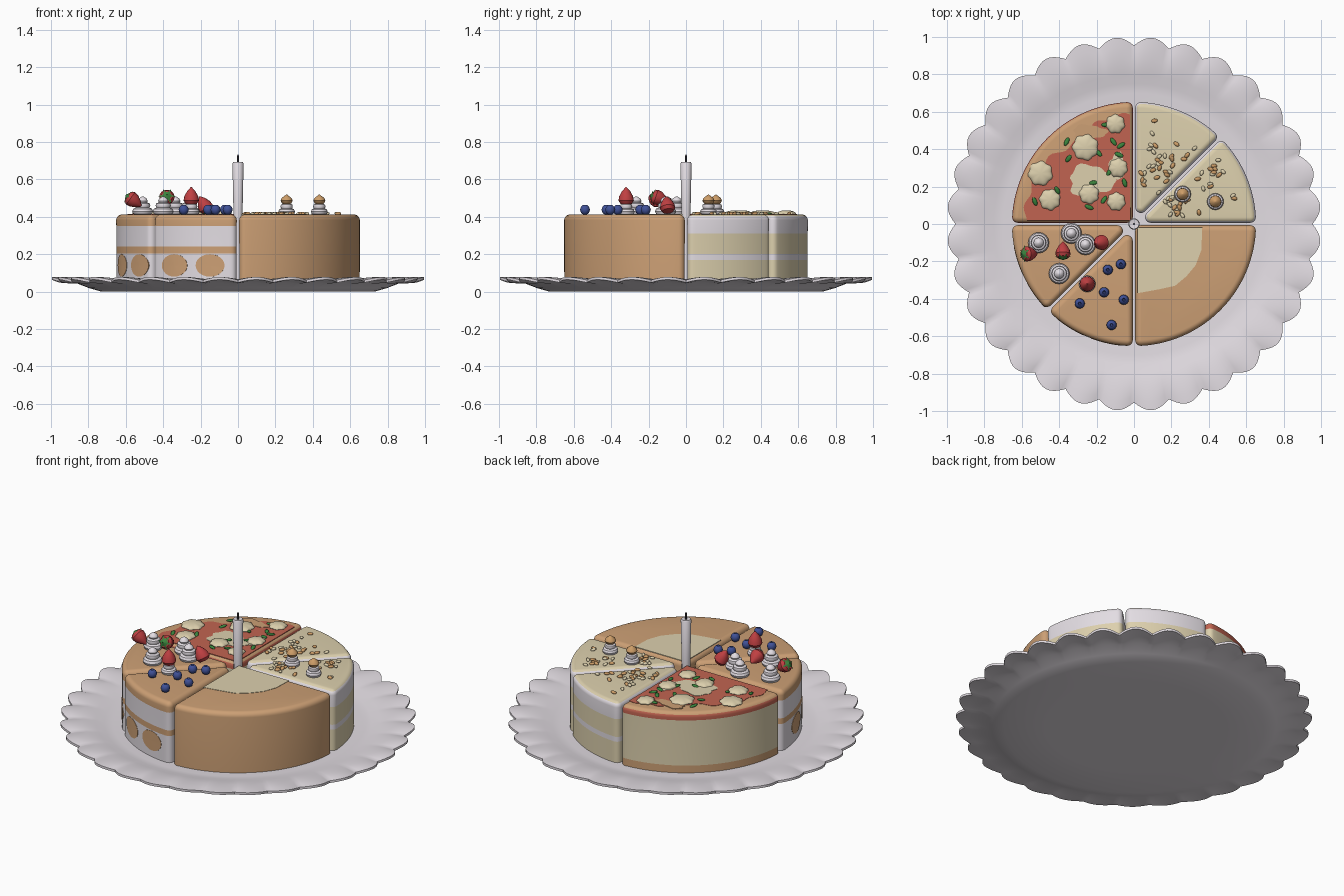
import bpy, bmesh, math, random
from math import sin, cos, pi, radians
from mathutils import Matrix, Vector

cube = bpy.data.objects.get("Cube")
if cube:
    bpy.data.objects.remove(cube, do_unlink=True)
random.seed(4)


def material(name, r, g, b):
    m = bpy.data.materials.new(name)
    m.use_nodes = True
    col = [(c / 255) ** 2.2 for c in (r, g, b)] + [1]
    m.diffuse_color = col
    m.node_tree.nodes["Principled BSDF"].inputs["Base Color"].default_value = col
    return m


WHITE = material("white icing", 226, 220, 226)
TAN = material("tan sponge", 203, 158, 116)
CREAM = material("cream", 220, 207, 172)
SAUCE = material("tomato red", 192, 100, 82)
BERRY = material("strawberry red", 190, 66, 68)
GREEN = material("leaf green", 62, 132, 64)
BLUE = material("blueberry blue", 66, 82, 150)
DARK = material("dark wick", 66, 62, 66)
NUT = material("nut brown", 204, 156, 104)


def finish(name, bm, *mats):
    bmesh.ops.recalc_face_normals(bm, faces=bm.faces)
    me = bpy.data.meshes.new(name)
    bm.to_mesh(me)
    bm.free()
    ob = bpy.data.objects.new(name, me)
    bpy.context.collection.objects.link(ob)
    for m in mats:
        me.materials.append(m)
    bpy.ops.object.select_all(action='DESELECT')
    ob.select_set(True)
    bpy.context.view_layer.objects.active = ob
    bpy.ops.object.shade_smooth_by_angle(angle=radians(40))
    return ob


def loft(bm, rings, cap=True):
    """Skin closed rings of points; returns the faces of each band."""
    rows = [[bm.verts.new(p) for p in ring] for ring in rings]
    bands = []
    for a, b in zip(rows, rows[1:]):
        n = len(a)
        bands.append([bm.faces.new((a[i], a[(i + 1) % n], b[(i + 1) % n], b[i])) for i in range(n)])
    if cap:
        bm.faces.new(rows[0][::-1])
        bands.append([bm.faces.new(rows[-1])])
    return bands


def lathe(name, profile, mat, matrix, sides=16):
    bm = bmesh.new()
    loft(bm, [[matrix @ Vector((r * cos(2 * pi * i / sides), r * sin(2 * pi * i / sides), z))
               for i in range(sides)] for r, z in profile])
    return finish(name, bm, mat)


def at(x, y, z, tilt=0, turn=0):
    return Matrix.Translation((x, y, z)) @ Matrix.Rotation(turn, 4, 'Z') @ Matrix.Rotation(tilt, 4, 'Y')


def patch(name, pts, mat, z, h=0.004):
    bm = bmesh.new()
    loft(bm, [[(x, y, z - h) for x, y in pts], [(x, y, z) for x, y in pts]])
    return finish(name, bm, mat)


# Scalloped plate
def plate():
    bm = bmesh.new()
    profile = [(0.02, 0), (0.5, 0), (0.73, 0), (0.8, 0.02), (0.87, 0.045), (0.94, 0.05), (1, 0.056),
               (1, 0.07), (0.95, 0.072), (0.88, 0.07), (0.8, 0.06), (0.75, 0.046), (0.7, 0.04), (0.02, 0.04)]
    rings = []
    n = 32 * 10
    for r, z in profile:
        w = max(0, (r - 0.82) / 0.18)
        ring = []
        for i in range(n):
            a = 2 * pi * i / n
            s = abs(sin(16 * a))
            q = r - 0.045 * w * (1 - s)
            ring.append((q * cos(a), q * sin(a), z + 0.016 * w * (s - 0.5)))
        rings.append(ring)
    loft(bm, rings)
    finish("plate", bm, WHITE)


plate()

# Cake wedges: a fixed core outline grown by a radius that shrinks over the rounded top edge
R, GAP, ROUND, TOP, BASE = 0.652, 0.007, 0.03, 0.412, 0.04


def wedge(name, start, end, bands):
    a0, a1 = radians(start), radians(end)
    mid, half = (a0 + a1) / 2, (a1 - a0) / 2
    inset, rc = GAP + ROUND, R - ROUND
    da = math.asin(inset / rc)
    outline = []

    def corner(dist, ang, n0, n1):
        for k in range(6):
            outline.append((dist * cos(ang), dist * sin(ang), n0 + (n1 - n0) * k / 5))
    corner(inset / sin(half), mid, a1 + pi / 2, a0 + 3 * pi / 2)
    corner(rc, a0 + da, a0 - pi / 2, a0 + da)
    steps = 30
    for k in range(1, steps):
        a = a0 + da + (a1 - a0 - 2 * da) * k / steps
        outline.append((rc * cos(a), rc * sin(a), a))
    corner(rc, a1 - da, a1 - da, a1 + pi / 2)
    levels = [(BASE, ROUND)] + [(z, ROUND) for z, m in bands if z < TOP - ROUND]
    for k in range(7):
        t = k / 6 * pi / 2
        levels.append((TOP - ROUND + ROUND * sin(t), ROUND * cos(t) + 0.0005))
    bm = bmesh.new()
    loft(bm, [[(x + q * cos(n), y + q * sin(n), z) for x, y, n in outline] for z, q in levels])
    mats = list(dict.fromkeys(m for z, m in bands))
    for f in bm.faces:
        h = f.calc_center_median().z
        f.material_index = mats.index(next(m for z, m in bands if h < z))
    finish(name, bm, *mats)


nutty = [(0.17, CREAM), (0.2, WHITE), (0.31, CREAM), (0.402, WHITE), (1, CREAM)]
fruity = [(0.205, WHITE), (0.24, TAN), (0.35, WHITE), (1, TAN)]
wedge("nut_slice_right", 0, 45, nutty)
wedge("nut_slice_back", 45, 90, nutty)
wedge("tomato_slice", 90, 180, [(0.085, TAN), (0.365, CREAM), (0.4, SAUCE), (1, TAN)])
wedge("strawberry_slice", 180, 225, fruity)
wedge("blueberry_slice", 225, 270, fruity)
wedge("plain_slice", 270, 360, [(1, TAN)])

# Round sponge spots wrapped on the outer wall
for az in (197.5, 216, 238.5, 256.7):
    bm = bmesh.new()
    rings = []
    for r, s in ((R - 0.004, 1), (R + 0.002, 1), (R + 0.002, 0.5), (R + 0.002, 0.02)):
        rings.append([])
        for k in range(24):
            t = 2 * pi * k / 24
            a = radians(az + 7 * s * cos(t))
            rings[-1].append((r * cos(a), r * sin(a), 0.14 + 0.06 * s * sin(t)))
    loft(bm, rings)
    finish("sponge_spot", bm, TAN)

# Painted areas on the slice tops
patch("cream_glaze", [(0.02, -0.02), (0.365, -0.02), (0.36, -0.14), (0.33, -0.22), (0.28, -0.28),
                      (0.22, -0.33), (0.13, -0.35), (0.02, -0.37)], CREAM, TOP + 0.002)
sauce = [(-0.02, 0.02)]
for k in range(41):
    a = radians(92 + 86 * k / 40)
    r = 0.585 + 0.012 * sin(k * 0.9) - 0.05 * math.exp(-((k - 16) / 6) ** 2)
    sauce.append((r * cos(a), r * sin(a)))
patch("tomato_sauce", sauce, SAUCE, TOP + 0.002)


def splat(name, x, y, rx, ry, mat):
    pts = []
    for k in range(32):
        a = 2 * pi * k / 32
        q = 1 + 0.13 * sin(3 * a + x * 20) + 0.08 * sin(7 * a)
        pts.append((x + rx * q * cos(a), y + ry * q * sin(a)))
    patch(name, pts, mat, TOP + 0.004)


splat("melted_cheese", -0.23, 0.23, 0.12, 0.085, CREAM)
splat("melted_cheese", -0.09, 0.31, 0.04, 0.07, CREAM)
splat("bare_crust", -0.24, 0.49, 0.09, 0.04, TAN)

# Lumpy cheese rounds
for x, y, r in ((-0.26, 0.41, 0.068), (-0.5, 0.27, 0.064), (-0.1, 0.535, 0.05), (-0.45, 0.13, 0.055),
                (-0.085, 0.3, 0.05), (-0.24, 0.16, 0.052), (-0.095, 0.12, 0.048)):
    bm = bmesh.new()
    bmesh.ops.create_uvsphere(bm, u_segments=28, v_segments=10, radius=1)
    for v in bm.verts:
        a = math.atan2(v.co.y, v.co.x)
        q = r * (1 + 0.07 * sin(7 * a + x * 30))
        v.co = (x + v.co.x * q, y + v.co.y * q, TOP + 0.004 + v.co.z * 0.019)
    finish("cheese_round", bm, CREAM)


# Scattered small bits merged into one object
def scatter(name, spots, size, mat):
    bm = bmesh.new()
    for x, y in spots:
        m = at(x, y, TOP + 0.005, random.uniform(-0.3, 0.3), random.uniform(0, 2 * pi))
        bmesh.ops.create_icosphere(bm, subdivisions=2, radius=1, matrix=m @ Matrix.Diagonal((*size, 1)))
    finish(name, bm, mat)


def wedge_spots(count, start, end):
    spots = []
    for k in range(count):
        a, r = radians(random.uniform(start, end)), random.uniform(0.2, 0.58)
        spots.append((r * cos(a), r * sin(a)))
    return spots


scatter("dark_nut_pieces", wedge_spots(20, 8, 38) + wedge_spots(19, 51, 82), (0.018, 0.011, 0.009), NUT)
scatter("pale_nut_pieces", wedge_spots(14, 8, 38) + wedge_spots(14, 51, 82), (0.016, 0.01, 0.008), CREAM)
scatter("basil_leaves", [(-0.35, 0.35), (-0.36, 0.44), (-0.19, 0.38), (-0.11, 0.44), (-0.07, 0.42), (-0.08, 0.37),
                         (-0.13, 0.28), (-0.05, 0.22), (-0.22, 0.22), (-0.41, 0.18), (-0.53, 0.12),
                         (-0.16, 0.13), (-0.15, 0.53), (-0.24, 0.09)], (0.025, 0.012, 0.007), GREEN)

# Piped cream swirls
tiers = [(0.03, 0), (0.05, 0.006), (0.056, 0.02), (0.05, 0.034), (0.036, 0.04), (0.041, 0.05),
         (0.038, 0.062), (0.024, 0.068), (0.027, 0.076), (0.022, 0.088), (0.004, 0.1)]
for x, y in ((-0.51, -0.1), (-0.335, -0.05), (-0.26, -0.11), (-0.4, -0.265)):
    lathe("cream_swirl", tiers, WHITE, at(x, y, TOP - 0.003))
for x, y in ((-0.25, -0.32), (0.26, 0.16), (0.435, 0.12)):
    lathe("cream_swirl_base", tiers[:8], WHITE, at(x, y, TOP - 0.003) @ Matrix.Diagonal((0.8, 0.8, 0.9, 1)))

# Hazelnuts on the two right swirls
for x, y in ((0.26, 0.16), (0.435, 0.12)):
    lathe("hazelnut", [(0.008, 0), (0.024, 0.007), (0.032, 0.022), (0.027, 0.036), (0.012, 0.047), (0.002, 0.055)],
          NUT, at(x, y, 0.464))


# Strawberries, tip along local z, with a leafy cap at the stem end
def strawberry(x, y, z, tilt, turn, cap=True):
    m = at(x, y, z, tilt, turn)
    lathe("strawberry", [(0.008, -0.04), (0.03, -0.036), (0.041, -0.018), (0.037, 0.005),
                         (0.022, 0.032), (0.003, 0.053)], BERRY, m)
    if cap:
        bm = bmesh.new()
        ring = [(k, 0.045 if k % 2 else 0.022) for k in range(12)]
        loft(bm, [[m @ Vector((r * s * cos(k * pi / 6), r * s * sin(k * pi / 6), z0 + r * s * 0.35))
                   for k, r in ring] for s, z0 in ((1, -0.045), (0.1, -0.05), (0.1, -0.046))])
        finish("strawberry_leaves", bm, GREEN)


strawberry(-0.56, -0.16, 0.488, 2.2, 0.0)
strawberry(-0.38, -0.145, 0.5, 1.9, pi / 2)
strawberry(-0.18, -0.1, 0.462, -0.5, 0.2, False)
strawberry(-0.25, -0.32, 0.505, 0, 0, False)

# Blueberries with a dimpled crown
for x, y in ((-0.14, -0.245), (-0.07, -0.215), (-0.16, -0.365), (-0.29, -0.425), (-0.055, -0.405), (-0.12, -0.54)):
    lathe("blueberry", [(0.008, -0.026), (0.02, -0.018), (0.027, 0), (0.022, 0.016), (0.012, 0.025),
                        (0.009, 0.026), (0.005, 0.018)], BLUE, at(x, y, 0.437))

# Candle and wick
lathe("candle", [(0.024, 0.04), (0.024, 0.41), (0.03, 0.685), (0.026, 0.692), (0.004, 0.688)], WHITE, at(0, 0, 0), 24)
lathe("candle_wick", [(0.005, 0.68), (0.005, 0.725), (0.003, 0.732)], DARK, at(0, 0, 0), 8)
